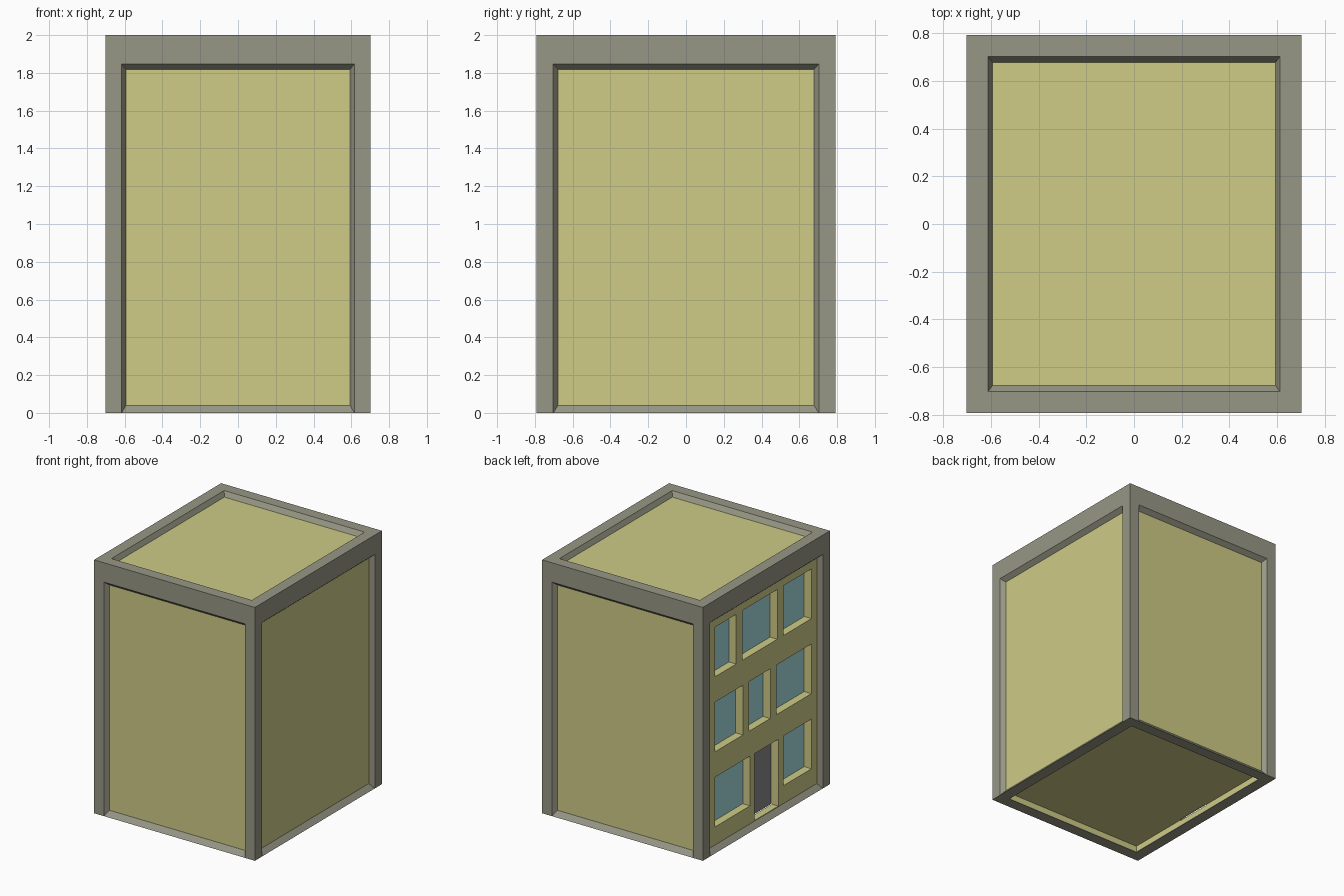
import bpy, bmesh
from mathutils import Vector

if "Cube" in bpy.data.objects:
    bpy.data.objects.remove(bpy.data.objects["Cube"])


def material(name, color):
    m = bpy.data.materials.new(name)
    m.diffuse_color = (*color, 1)
    m.use_nodes = True
    m.node_tree.nodes["Principled BSDF"].inputs["Base Color"].default_value = m.diffuse_color
    return m


def to_object(name, bm, mat=None):
    me = bpy.data.meshes.new(name)
    bm.to_mesh(me)
    bm.free()
    ob = bpy.data.objects.new(name, me)
    bpy.context.collection.objects.link(ob)
    if mat:
        me.materials.append(mat)
    return ob


def add_box(bm, lo, hi):
    verts = bmesh.ops.create_cube(bm, size=1)["verts"]
    for v in verts:
        v.co = Vector([(l + h) / 2 + c * (h - l) for l, h, c in zip(lo, hi, v.co)])


stone = material("stone", (0.31, 0.31, 0.24))
plaster = material("plaster", (0.62, 0.60, 0.24))
glass = material("glass", (0.38, 0.72, 0.74))
door_paint = material("door_paint", (0.26, 0.25, 0.26))


# Frame: each side is a flat border followed by a sloped reveal
def add_side(bm, axis, sign, layers):
    normal = Vector([sign if i == axis else 0 for i in range(3)])
    a, b = [i for i in range(3) if i != axis]
    rings = []
    for plane, a0, a1, b0, b1 in layers:
        ring = []
        for pa, pb in ((a0, b0), (a1, b0), (a1, b1), (a0, b1)):
            p = Vector((0, 0, 0))
            p[axis], p[a], p[b] = plane, pa, pb
            ring.append(p)
        rings.append(ring)
    for r, s in zip(rings, rings[1:]):
        for i in range(4):
            j = (i + 1) % 4
            f = bm.faces.new([bm.verts.new(p) for p in (r[i], r[j], s[j], s[i])])
            f.normal_update()
            if f.calc_area() < 1e-6:
                bmesh.ops.delete(bm, geom=[f], context='FACES')
            elif f.normal.dot(normal) < 0:
                f.normal_flip()


X, Y, Z = 0.702, 0.792, 2.0
WALL_X, WALL_Y = 0.668, 0.758
bm = bmesh.new()
for s in (-1, 1):
    add_side(bm, 0, s, [(s * X, -Y, Y, 0, Z), (s * X, -.703, .703, 0, 1.847),
                        (s * WALL_X, -.677, .677, .04, 1.818)])
    add_side(bm, 1, s, [(s * Y, -X, X, 0, Z), (s * Y, -.616, .616, 0, 1.847),
                        (s * WALL_Y, -.593, .593, .04, 1.818)])
add_side(bm, 2, 1, [(Z, -X, X, -Y, Y), (Z, -.613, .613, -.703, .703),
                    (1.963, -.593, .593, -.677, .677)])
add_side(bm, 2, -1, [(0, -X, X, -Y, Y), (0, -.613, .613, -.703, .703),
                     (.005, -.611, .611, -.701, .701)])
bmesh.ops.remove_doubles(bm, verts=bm.verts, dist=1e-4)
to_object("frame", bm, stone)

# Openings in the left wall, measured from its back end: (start, end, bottom, top)
small, medium, large, gap, height = .264, .348, .436, .077, .392
DEPTH = .065
windows = []
for z, widths in ((1.367, (small, large, medium)), (.775, (medium, small, large)),
                  (.182, (large, small, medium))):
    u = .20
    for i, w in enumerate(widths):
        if not (z < .5 and i == 1):
            windows.append((u, u + w, z, z + height))
        u += w + gap
door = (.69, .99, .045, .572)

# Walls: one block with the openings and the underside hollow cut away
FLOOR = .05
bm = bmesh.new()
for u0, u1, z0, z1 in windows + [door]:
    add_box(bm, (-WALL_X - .1, Y - u1, z0), (-WALL_X + DEPTH, Y - u0, z1))
opening_cutter = to_object("opening_cutter", bm)
bm = bmesh.new()
add_box(bm, (-.611, -.701, -.1), (.611, .701, FLOOR))
floor_cutter = to_object("floor_cutter", bm)

bm = bmesh.new()
add_box(bm, (-WALL_X, -WALL_Y, .005), (WALL_X, WALL_Y, 1.963))
walls = to_object("walls", bm, plaster)
bpy.context.view_layer.objects.active = walls
for cutter in (floor_cutter, opening_cutter):
    cutter.hide_render = True
    mod = walls.modifiers.new("cut", 'BOOLEAN')
    mod.operation = 'DIFFERENCE'
    mod.solver = 'EXACT'
    mod.object = cutter
    bpy.ops.object.modifier_apply(modifier=mod.name)
    bpy.data.objects.remove(cutter)


# Window panes and door leaf at the back of each recess
def add_panes(name, rects, mat):
    bm = bmesh.new()
    for u0, u1, z0, z1 in rects:
        pts = ((Y - u0, z0), (Y - u1, z0), (Y - u1, z1), (Y - u0, z1))
        bm.faces.new([bm.verts.new((-WALL_X + DEPTH - .002, y, z)) for y, z in pts])
    for f in bm.faces:
        f.normal_update()
        if f.normal.x > 0:
            f.normal_flip()
    to_object(name, bm, mat)


add_panes("window_panes", windows, glass)
add_panes("door_leaf", [door], door_paint)
